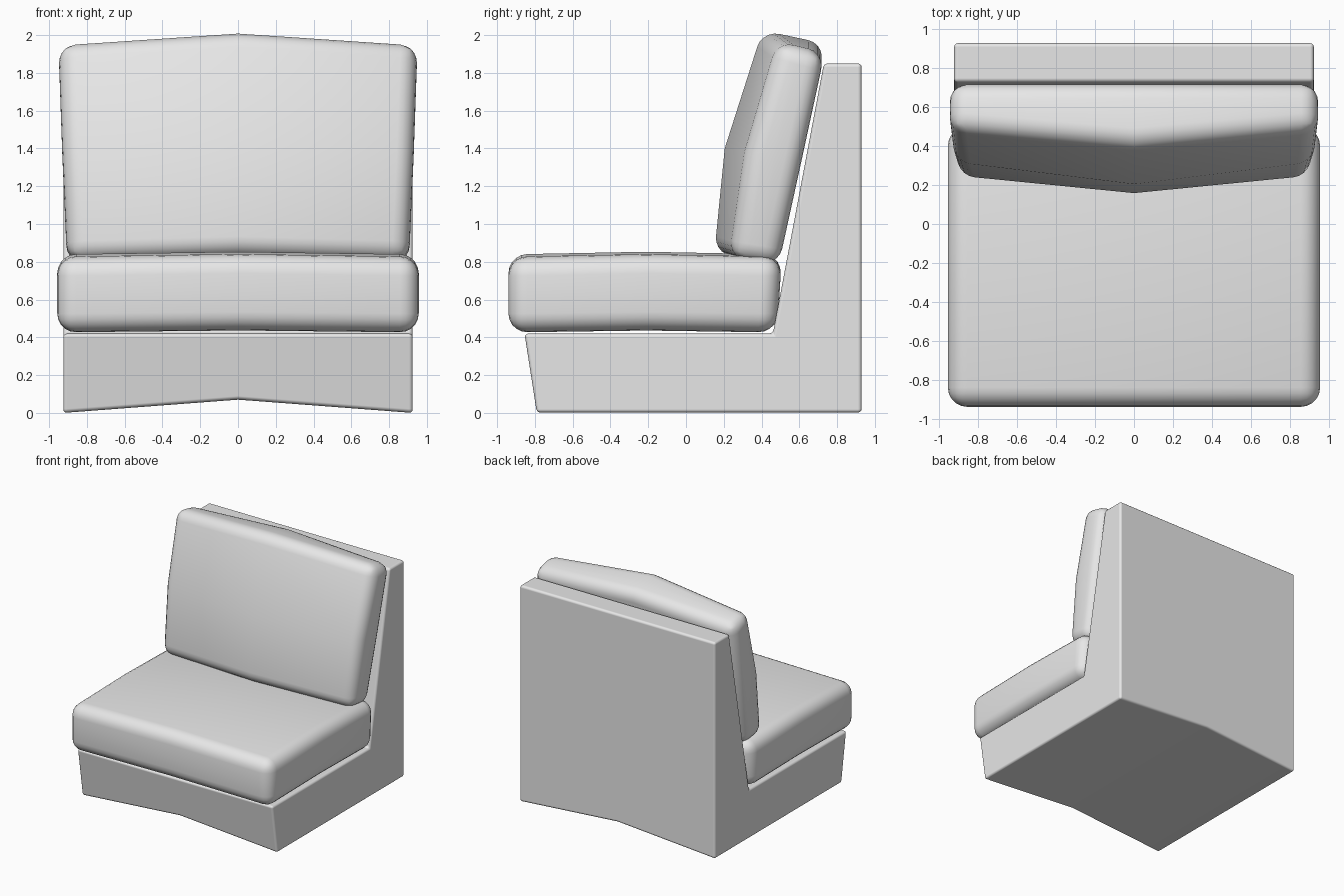
import bpy
import bmesh

if "Cube" in bpy.data.objects:
    bpy.data.objects.remove(bpy.data.objects["Cube"], do_unlink=True)

fabric = bpy.data.materials.new("light_grey_fabric")
fabric.use_nodes = True
fabric.diffuse_color = (0.8, 0.8, 0.8, 1)
fabric.node_tree.nodes["Principled BSDF"].inputs["Base Color"].default_value = (0.8, 0.8, 0.8, 1)


def finish(bm, name, radius, segments, harden):
    """Turn a bmesh into a smooth object with rounded outer edges."""
    bmesh.ops.recalc_face_normals(bm, faces=bm.faces)
    for face in bm.faces:
        face.smooth = True
    mesh = bpy.data.meshes.new(name)
    bm.to_mesh(mesh)
    bm.free()
    mesh.materials.append(fabric)
    obj = bpy.data.objects.new(name, mesh)
    bpy.context.collection.objects.link(obj)
    bevel = obj.modifiers.new("rounded_edges", "BEVEL")
    bevel.width = radius
    bevel.segments = segments
    bevel.limit_method = "ANGLE"
    bevel.angle_limit = 0.6
    bevel.harden_normals = harden
    return obj


def cushion(name, shape, radius):
    """Subdivided block whose -1/0/1 grid points are placed by a shape rule."""
    bm = bmesh.new()
    bmesh.ops.create_cube(bm, size=2)
    bmesh.ops.subdivide_edges(bm, edges=bm.edges[:], cuts=1, use_grid_fill=True)
    for v in bm.verts:
        v.co = shape(*(round(c) for c in v.co))
    return finish(bm, name, radius, 5, False)


# Frame: L-shaped side profile swept across, with the underside arched
profile = [(-0.79, 0), (0.93, 0), (0.93, 1.85), (0.73, 1.85), (0.46, 0.42), (-0.855, 0.42)]
bm = bmesh.new()
rings = []
for x in (-0.925, 0, 0.925):
    arch = 0.07 if x == 0 else 0
    rings.append([bm.verts.new((x, y, z if z else arch)) for y, z in profile])
for a, b in zip(rings, rings[1:]):
    for i in range(len(profile)):
        j = (i + 1) % len(profile)
        bm.faces.new((a[i], a[j], b[j], b[i]))
bm.faces.new(rings[0])
bm.faces.new(rings[-1])
finish(bm, "sofa_frame", 0.02, 3, True)


# Seat cushion: crowned top, slightly hollow underside
def seat_shape(u, v, w):
    inner = (u == 0) + (v == 0)
    y = (-0.94, -0.21, 0.495)[v + 1]
    if v == 1:
        y += 0.012 * w
    z = 0.625 + 0.2 * w
    z += 0.014 * inner if w > 0 else 0.01 * inner if w < 0 else 0
    return (0.957 * u, y, z)


cushion("seat_cushion", seat_shape, 0.1)


# Back cushion: leaning, wider at the top, with a ridge down the front
def back_shape(u, v, w):
    level = w + 1
    x = u * (0.905, 0.93, 0.95)[level]
    middle = u == 0
    front_y = ((0.235, 0.32, 0.49), (0.15, 0.205, 0.405))[middle][level]
    front_z = ((0.82, 1.38, 1.965), (0.845, 1.4, 2.025))[middle][level]
    back_y = (0.49, 0.615, 0.735)[level]
    back_z = ((0.78, 1.35, 1.9), (0.79, 1.36, 1.955))[middle][level]
    t = (v + 1) / 2
    return (x, front_y + (back_y - front_y) * t, front_z + (back_z - front_z) * t)


cushion("back_cushion", back_shape, 0.09)
